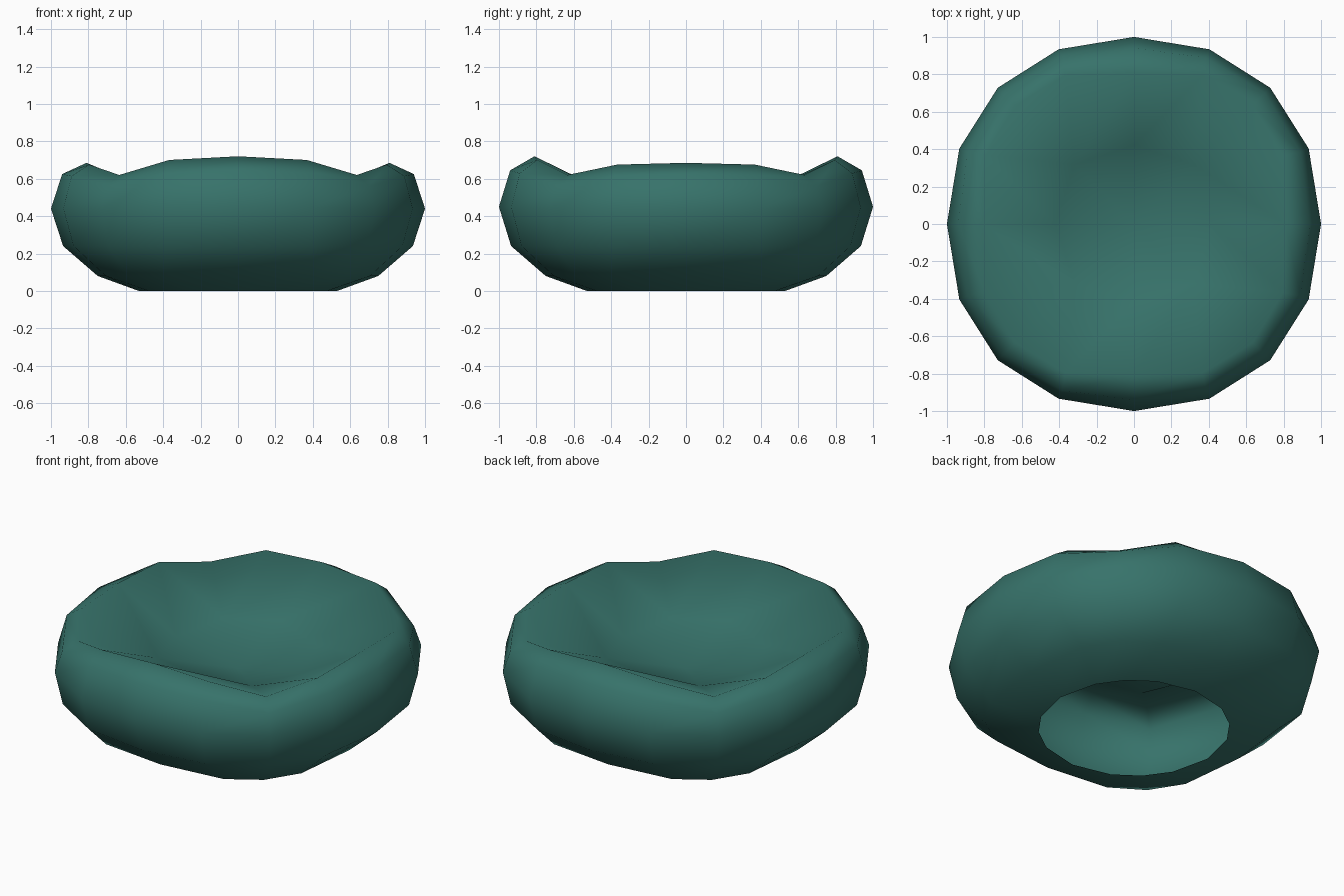
import bpy, bmesh, math

if "Cube" in bpy.data.objects:
    bpy.data.objects.remove(bpy.data.objects["Cube"])

# Rings: sides, radius on axes, extra radius at diagonals, height,
# extra height at front/back versus sides, dip at diagonals, skew to diagonals
RINGS = [
    (16, 0.53, 0.00, 0.00, 0.000, 0.000, 0.06),     # open base
    (16, 0.75, 0.08, 0.08, 0.000, 0.000, 0.12),
    (16, 0.935, 0.05, 0.24, 0.000, 0.000, 0.03),
    (16, 1.00, 0.030, 0.445, 0.005, 0.005, 0.015),  # widest ring
    (16, 0.94, 0.050, 0.635, 0.010, 0.075, 0.015),
    (16, 0.81, 0.088, 0.7025, 0.0175, 0.0825, 0.04),  # wavy rim
    (8, 0.42, 0.03, 0.485, 0.025, 0.005, 0.0),      # sunken seat
]

bm = bmesh.new()
rings = []
for n, r, dr, z, dz, dip, skew in RINGS:
    ring = []
    for i in range(n):
        a = 2 * math.pi * i / n
        s = abs(math.sin(2 * a))
        rad = r + dr * s ** (1.6 if r > 0.9 else 0.8)
        h = z - dz * math.cos(2 * a) - dip * s ** 5
        a += skew * math.sin(4 * a)
        ring.append(bm.verts.new((rad * math.cos(a), rad * math.sin(a), h)))
    rings.append(ring)

# Side wall
for lo, hi in zip(rings[:5], rings[1:6]):
    for i in range(16):
        j = (i + 1) % 16
        bm.faces.new((lo[i], lo[j], hi[j], hi[i]))

# Seat: square grid inside the rim, four quarters meeting at the centre
centre = bm.verts.new((0, 0, 0.38))
for q in range(4):
    o = [rings[5][(4 * q + k) % 16] for k in range(5)]
    n = [rings[6][(2 * q + k) % 8] for k in range(3)]
    for f in ((o[0], o[1], n[1], n[0]), (o[1], o[2], n[1]), (o[2], o[3], n[1]),
              (o[3], o[4], n[2], n[1]), (n[0], n[1], centre), (n[1], n[2], centre)):
        bm.faces.new(f)

for f in bm.faces:
    f.smooth = True

mesh = bpy.data.meshes.new("beanbag_seat")
bm.to_mesh(mesh)
bm.free()
seat = bpy.data.objects.new("beanbag_seat", mesh)
bpy.context.collection.objects.link(seat)

# Teal fabric
mat = bpy.data.materials.new("teal_fabric")
mat.diffuse_color = (0.038, 0.17, 0.145, 1)
mat.use_nodes = True
mat.node_tree.nodes["Principled BSDF"].inputs["Base Color"].default_value = mat.diffuse_color
mesh.materials.append(mat)
